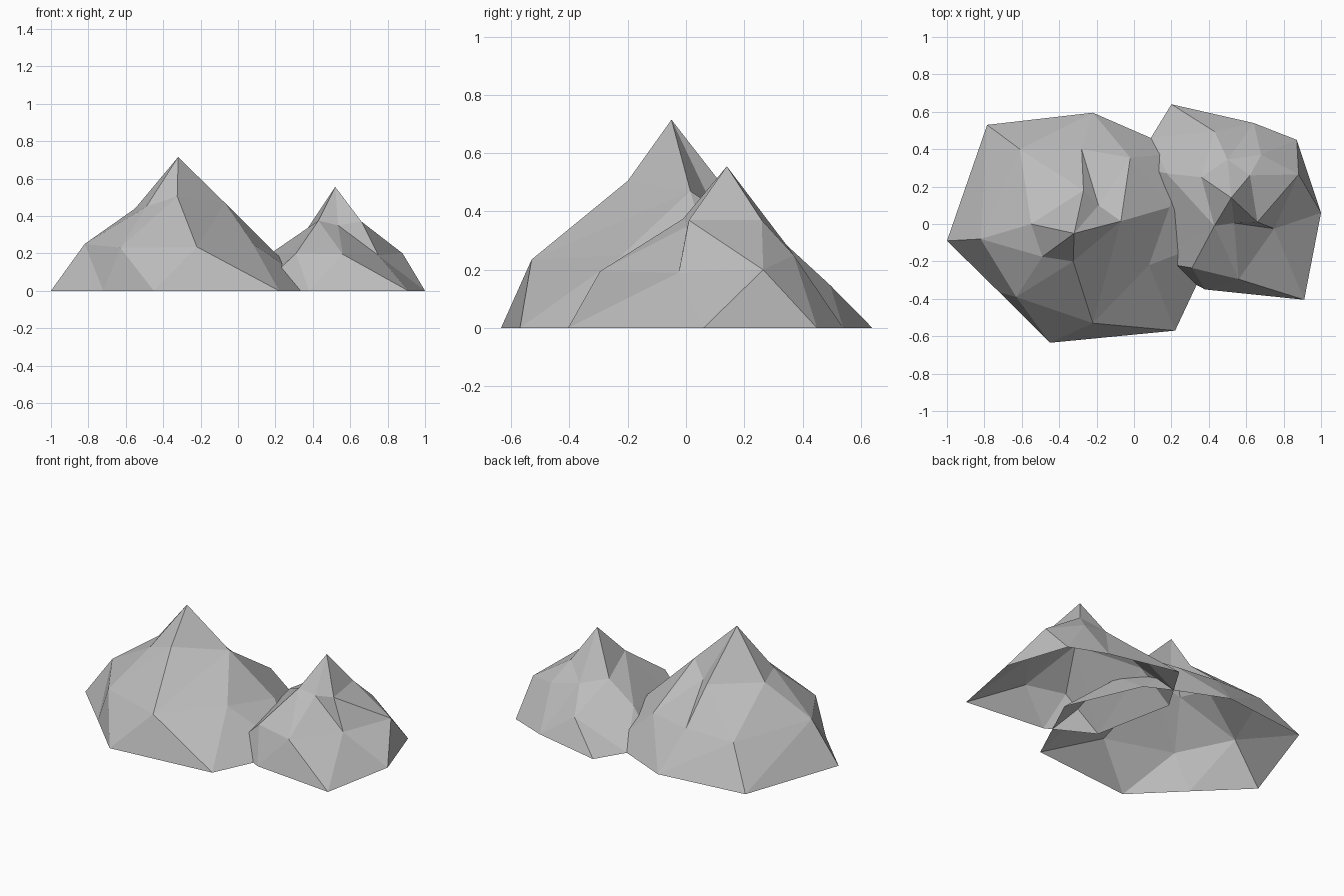
import bpy
import bmesh
from mathutils import Vector
from mathutils.geometry import delaunay_2d_cdt

default_cube = bpy.data.objects.get("Cube")
if default_cube:
    bpy.data.objects.remove(default_cube, do_unlink=True)


def make_material(name, value):
    material = bpy.data.materials.new(name)
    material.use_nodes = True
    colour = (value, value, value, 1)
    material.diffuse_color = colour
    shader = material.node_tree.nodes["Principled BSDF"]
    shader.inputs["Base Color"].default_value = colour
    shader.inputs["Roughness"].default_value = 0.9
    return material


def make_mountain(name, foot, crags, ridges, material):
    """Stretch flat facets over a foot outline and named crags, keeping ridges sharp."""
    labels = list(crags)
    points = [Vector((x, y, 0)) for x, y in foot]
    points += [Vector(crags[label]) for label in labels]

    # A ridge entry is either a crag label or the index of a foot corner
    def index_of(entry):
        return entry if isinstance(entry, int) else len(foot) + labels.index(entry)

    creases = [(i, (i + 1) % len(foot)) for i in range(len(foot))]
    for ridge in ridges:
        path = [index_of(entry) for entry in ridge]
        creases += list(zip(path, path[1:]))

    # Triangulate in plan, then lift every corner to its height
    plan, _, facets, sources, _, _ = delaunay_2d_cdt(
        [point.to_2d() for point in points], creases, [], 1, 1e-5)
    bm = bmesh.new()
    corners = []
    for spot, source in zip(plan, sources):
        height = points[source[0]].z if source else 0
        corners.append(bm.verts.new((spot.x, spot.y, height)))
    for facet in facets:
        bm.faces.new([corners[i] for i in facet])
    bm.normal_update()
    for face in bm.faces:
        if face.normal.z < 0:
            face.normal_flip()
        face.smooth = False

    mesh = bpy.data.meshes.new(name)
    bm.to_mesh(mesh)
    bm.free()
    mesh.materials.append(material)
    mountain = bpy.data.objects.new(name, mesh)
    bpy.context.scene.collection.objects.link(mountain)
    return mountain


rock = make_material("grey rock", 0.5)

# Tall mountain on the right
make_mountain(
    "tall_mountain",
    foot=[(-1, -.09), (-.72, -.365), (-.45, -.635), (.22, -.57), (.45, -.08),
          (.25, .38), (.09, .46), (-.22, .595), (-.785, .53)],
    crags={
        "peak": (-.32, -.05, .715),
        "front spur": (-.325, -.2, .505),
        "front toe": (-.22, -.53, .235),
        "right shoulder": (-.49, -.175, .45),
        "right toe": (-.63, -.39, .23),
        "outer shoulder": (-.55, 0, .44),
        "outer toe": (-.82, -.08, .25),
        "saddle": (-.07, .015, .47),
        "saddle toe": (.08, -.22, .25),
        "saddle end": (.19, .09, .21),
        "back ledge": (-.27, .18, .42),
        "back notch": (-.19, .1, .4),
        "back toe": (-.28, .4, .23),
        "back corner": (-.61, .4, .23),
        "back bulge": (-.02, .355, .24),
    },
    ridges=[
        ("peak", "front spur", "front toe", 2),
        ("peak", "saddle", "saddle toe", 3),
        ("front spur", "saddle", "front toe", 3),
        ("saddle", "saddle end"),
        ("peak", "right shoulder", "right toe", 2),
        ("peak", "outer shoulder", "outer toe", 0),
        ("outer toe", "right toe", 1, "outer toe"),
        ("peak", "back ledge", "back toe", "back notch", "peak"),
        ("back corner", 8),
        ("back bulge", 6),
    ],
    material=rock,
)

# Low mountain on the left, sunk into the flank of the tall one
make_mountain(
    "low_mountain",
    foot=[(.1, -.2), (.38, -.35), (.91, -.405), (1, .06), (.87, .45),
          (.64, .54), (.2, .64), (.09, .46), (0, .31)],
    crags={
        "peak": (.52, .14, .555),
        "front shoulder": (.43, -.01, .375),
        "front toe": (.31, -.235, .2),
        "middle toe": (.56, -.295, .195),
        "front notch": (.535, .005, .35),
        "side shoulder": (.66, .01, .37),
        "side toe": (.75, -.025, .19),
        "back shoulder": (.62, .26, .37),
        "outer toe": (.88, .265, .2),
        "back spur": (.5, .345, .285),
        "back toe": (.43, .495, .147),
        "back bulge": (.68, .37, .25),
        "inner shoulder": (.36, .25, .315),
        "inner toe": (.175, .27, .2),
    },
    ridges=[
        ("peak", "front shoulder", "front toe"),
        ("front toe", "middle toe", 2),
        ("peak", "front notch", "middle toe", "front shoulder", "front notch"),
        ("front notch", "side toe", "side shoulder", "peak"),
        ("middle toe", "side toe", 2),
        ("peak", "back shoulder", "outer toe", 3),
        ("outer toe", 4),
        ("peak", "back spur", "back toe", 6),
        ("peak", "inner shoulder", "inner toe"),
    ],
    material=rock,
)
